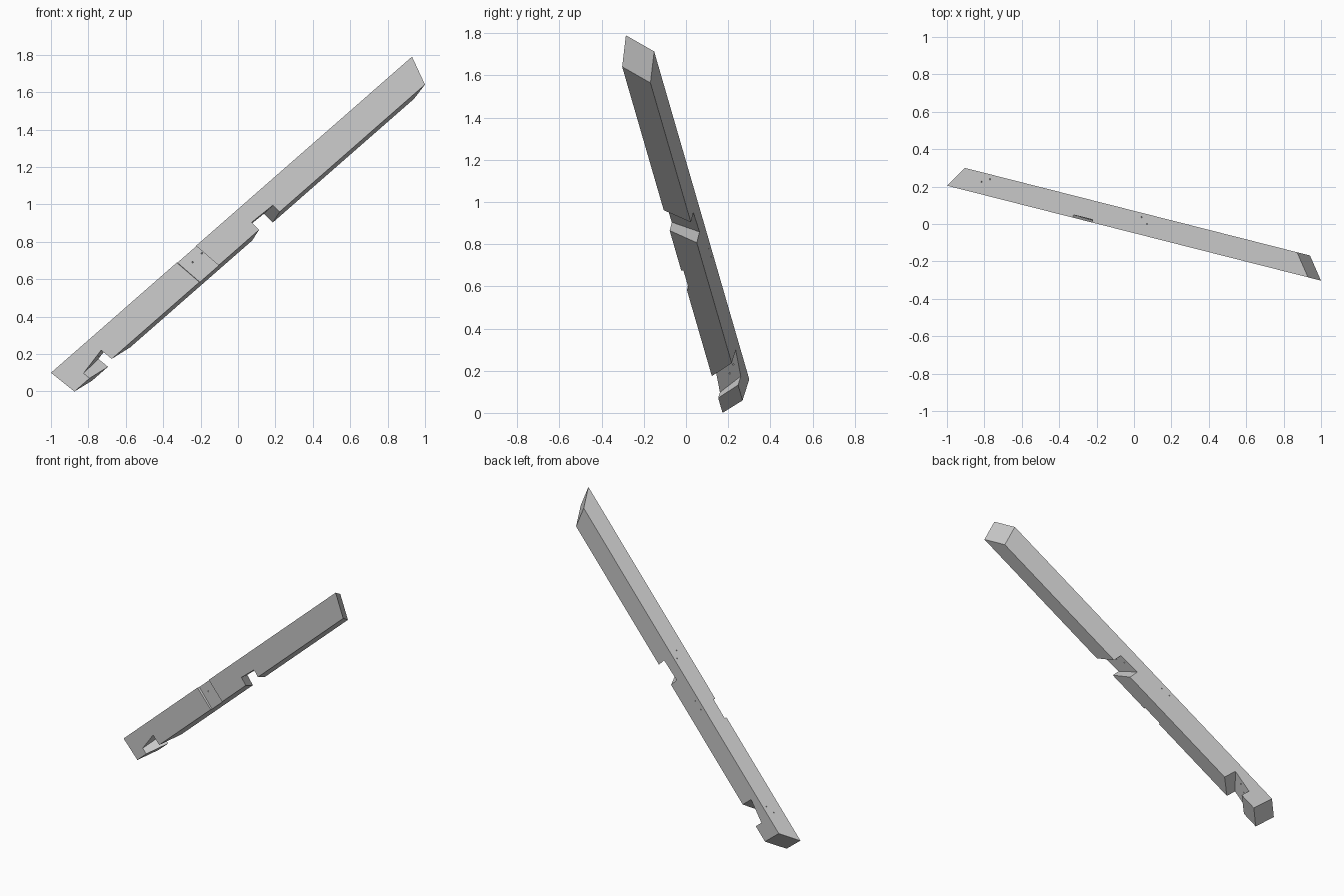
import bpy
import bmesh
from mathutils import Vector, Matrix

if "Cube" in bpy.data.objects:
    bpy.data.objects.remove(bpy.data.objects["Cube"], do_unlink=True)

# Beam frame: u runs up the beam, v from front to back, t towards the top face
U = Vector((0.739, -0.1876, 0.647)).normalized()
V = Vector((-U.y, U.x, 0)).normalized()
T = U.cross(V)
ORIGIN = Vector((-1.0, 0.205, 0.10))
THICK, DEPTH = 0.1155, 0.16


def place(p):
    return ORIGIN + U * p[0] + V * p[1] + T * p[2]


def new_object(name, bm):
    bmesh.ops.recalc_face_normals(bm, faces=bm.faces)
    mesh = bpy.data.meshes.new(name)
    bm.to_mesh(mesh)
    bm.free()
    obj = bpy.data.objects.new(name, mesh)
    bpy.context.collection.objects.link(obj)
    return obj


def prism(name, front, back):
    """Solid between two matching four-sided outlines."""
    bm = bmesh.new()
    a = [bm.verts.new(place(p)) for p in front]
    b = [bm.verts.new(place(p)) for p in back]
    bm.faces.new(a)
    bm.faces.new(b)
    for i in range(4):
        j = (i + 1) % 4
        bm.faces.new((a[i], a[j], b[j], b[i]))
    return new_object(name, bm)


def slanted_box(name, corner, along, across, down):
    """Skewed box cutter, running past both sides of the beam."""
    c, al, ac, dn = (Vector(x) for x in (corner, along, across, down))
    near = [c, c + al, c + al + dn, c + dn]
    return prism(name, [p - ac * 0.5 for p in near], [p + ac * 1.5 for p in near])


def peg_hole(name, start, end):
    a, b = place(start), place(end)
    axis = b - a
    bm = bmesh.new()
    turn = axis.to_track_quat('Z', 'Y').to_matrix().to_4x4()
    bmesh.ops.create_cone(bm, cap_ends=True, segments=8, radius1=0.004, radius2=0.004,
                          depth=axis.length * 1.4,
                          matrix=Matrix.Translation((a + b) / 2) @ turn)
    return new_object(name, bm)


def cut(target, cutter):
    cutter.hide_render = True
    mod = target.modifiers.new(cutter.name, 'BOOLEAN')
    mod.operation = 'DIFFERENCE'
    mod.solver = 'EXACT'
    mod.object = cutter
    bpy.context.view_layer.objects.active = target
    bpy.ops.object.modifier_apply(modifier=mod.name)
    bpy.data.objects.remove(cutter, do_unlink=True)


# Beam with compound-angled ends
beam = prism("rafter_beam",
             [(0, 0, 0), (2.612, 0, 0), (2.57, 0, -DEPTH), (0.034, 0, -DEPTH)],
             [(0.091, THICK, 0), (2.494, THICK, 0), (2.452, THICK, -DEPTH), (0.125, THICK, -DEPTH)])

# Notches in the underside
cut(beam, slanted_box("lower_notch", (0.135, 0, -0.118), (0.154, 0, 0.031),
                      (0.09, THICK, 0.024), (0.04, 0, -0.2)))
cut(beam, slanted_box("upper_notch", (1.364, 0, -0.103), (0.15, 0, -0.006),
                      (-0.09, THICK, 0.016), (0.02, 0, -0.2)))

# Shallow housing across the front face
cut(beam, prism("front_housing",
                [(0.905, -0.05, 0.03), (1.044, -0.05, 0.03), (1.082, -0.05, -0.19), (0.943, -0.05, -0.19)],
                [(0.905, 0.016, 0.03), (1.044, 0.016, 0.03), (1.082, 0.01, -0.19), (0.943, 0.01, -0.19)]))

# Peg holes: front to back, and from each notch up to the top face
pegs = [((0.969, 0, -0.056), (1.025, THICK, -0.03)),
        ((1.039, 0, -0.051), (1.09, THICK, -0.035))]
for u, v in ((0.229, 0.065), (0.281, 0.09), (1.377, 0.093), (1.427, 0.065)):
    lean = 0.02 if u < 1 else 0.0
    pegs.append(((u + lean, v, -0.12), (u, v, 0)))
for i, (start, end) in enumerate(pegs):
    cut(beam, peg_hole("peg_hole_%d" % i, start, end))

# Plain grey timber
mat = bpy.data.materials.new("timber_grey")
mat.use_nodes = True
grey = (0.6, 0.6, 0.6, 1)
mat.diffuse_color = grey
mat.node_tree.nodes["Principled BSDF"].inputs["Base Color"].default_value = grey
beam.data.materials.clear()
beam.data.materials.append(mat)
for poly in beam.data.polygons:
    poly.material_index = 0
